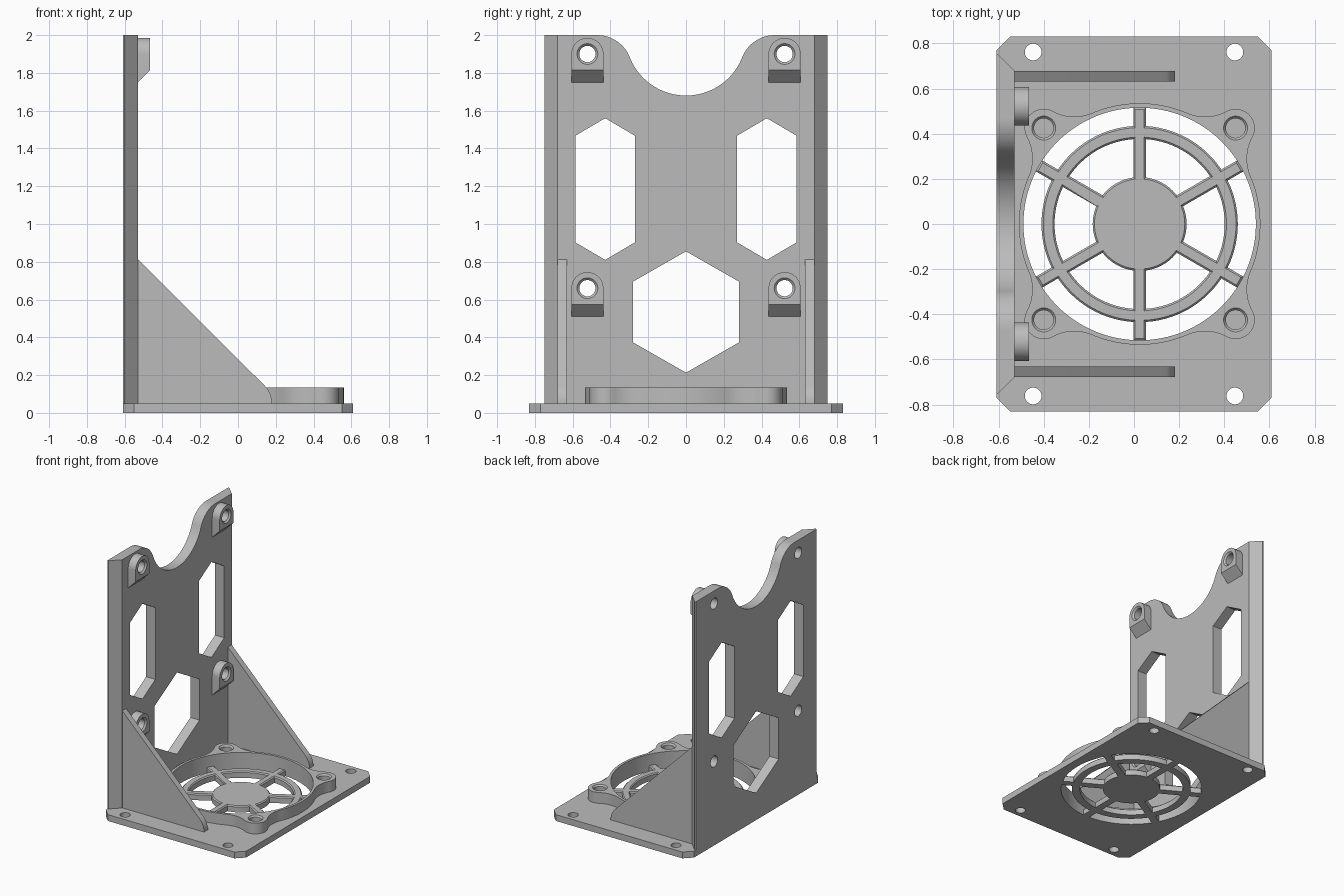
import bpy, bmesh
from math import sin, cos, pi, radians, acos, atan2
from mathutils import Matrix, Vector

if "Cube" in bpy.data.objects:
    bpy.data.objects.remove(bpy.data.objects["Cube"])

grey = bpy.data.materials.new("plain_grey")
grey.use_nodes = True
grey.diffuse_color = (0.5, 0.5, 0.5, 1)
grey.node_tree.nodes["Principled BSDF"].inputs["Base Color"].default_value = grey.diffuse_color

# Axis order that maps (outline u, outline v, depth) to world xyz
ORDER = {"X": (2, 0, 1), "Y": (0, 2, 1), "Z": (0, 1, 2)}


def add(name, bm):
    bmesh.ops.recalc_face_normals(bm, faces=bm.faces)
    mesh = bpy.data.meshes.new(name)
    bm.to_mesh(mesh)
    bm.free()
    mesh.materials.append(grey)
    ob = bpy.data.objects.new(name, mesh)
    bpy.context.collection.objects.link(ob)
    return ob


def prism(name, outline, axis, lo, hi):
    """Extrude a flat outline along an axis."""
    bm = bmesh.new()
    place = lambda p, d: [(p[0], p[1], d)[i] for i in ORDER[axis]]
    face = bm.faces.new([bm.verts.new(place(p, lo)) for p in outline])
    top = bmesh.ops.extrude_face_region(bm, geom=[face])["geom"]
    step = Vector(place((0, 0), hi - lo))
    bmesh.ops.translate(bm, vec=step, verts=[v for v in top if isinstance(v, bmesh.types.BMVert)])
    return add(name, bm)


def arc(cx, cy, r, a0, a1, n=24):
    angles = [radians(a0 + (a1 - a0) * i / n) for i in range(n + 1)]
    return [(cx + r * cos(a), cy + r * sin(a)) for a in angles]


def disc(cx, cy, r, n=64):
    return arc(cx, cy, r, 0, 360, n)[:-1]


def combine(ob, others, operation="DIFFERENCE"):
    """Apply booleans and discard the tool objects."""
    bpy.context.view_layer.objects.active = ob
    for other in others:
        mod = ob.modifiers.new("cut", "BOOLEAN")
        mod.operation, mod.solver, mod.object = operation, "EXACT", other
        bpy.ops.object.modifier_apply(modifier=mod.name)
        bpy.data.objects.remove(other)
    return ob


def countersink(u, v, axis, face, r=0.043, rim=0.055, depth=0.012):
    """Conical cutter widening towards the surface at 'face'."""
    bm = bmesh.new()
    k = (rim - r) / depth
    bmesh.ops.create_cone(bm, cap_ends=True, segments=48, radius1=r - k * 0.002,
                          radius2=rim + k * 0.005, depth=depth + 0.007)
    turn = Matrix.Rotation(pi / 2, 4, "Y") if axis == "X" else Matrix()
    mid = face - depth / 2 + 0.0015
    pos = [(u, v, mid)[i] for i in ORDER[axis]]
    bmesh.ops.transform(bm, matrix=Matrix.Translation(pos) @ turn, verts=bm.verts)
    return add("cutter", bm)


FAN_X, FAN_R, BOSS = 0.025, 0.515, 0.425
BASE_Z, RIM_Z = 0.05, 0.135
BACK, FACE, LUG = -0.61, -0.53, -0.465
SIDES = (-1, 1)

# Base plate with clipped corners, fan opening and mounting holes
w, d, c = 0.61, 0.83, 0.06
base = prism("base_plate", [(w, c - d), (w, d - c), (w - c, d), (c - w, d),
                            (-w, d - c), (-w, c - d), (c - w, -d), (w - c, -d)], "Z", 0, BASE_Z)
cuts = [prism("cutter", disc(FAN_X, 0, FAN_R, 128), "Z", -1, 1)]
cuts += [prism("cutter", disc(sx * 0.447, sy * 0.762, 0.037), "Z", -1, 1)
         for sx in SIDES for sy in SIDES]
combine(base, cuts)

# Raised fan frame: round rim blending into four screw bosses
R, r, f = 0.535, 0.085, 0.2
dist = BOSS * 2 ** 0.5
a, b = R + f, r + f
phi = acos((a * a + dist * dist - b * b) / (2 * a * dist))
fx, fy = a * cos(phi), a * sin(phi)
t, p = atan2(fy, dist - fx) * 180 / pi, phi * 180 / pi
quarter = (arc(fx, -fy, f, 180 - p, t, 12) + arc(dist, 0, r, t - 180, 180 - t)[1:]
           + arc(fx, fy, f, 360 - t, 180 + p, 12)[1:] + arc(0, 0, R, p, 90 - p)[1:-1])
outline = []
for k in range(4):
    q = radians(45 + 90 * k)
    outline += [(FAN_X + x * cos(q) - y * sin(q), x * sin(q) + y * cos(q)) for x, y in quarter]
frame = prism("fan_frame", outline, "Z", BASE_Z, RIM_Z)
cuts = [prism("cutter", disc(FAN_X, 0, FAN_R, 128), "Z", -1, 1)]
for sx in SIDES:
    for sy in SIDES:
        x, y = FAN_X + sx * BOSS, sy * BOSS
        cuts += [prism("cutter", disc(x, y, 0.043), "Z", BASE_Z + 0.002, 1),
                 countersink(x, y, "Z", RIM_Z, rim=0.053)]
combine(frame, cuts)

# Fan grille: ring, hub and six spokes with softened top edges
grille = prism("fan_grille", disc(FAN_X, 0, 0.435, 96), "Z", 0, BASE_Z)
combine(grille, [prism("cutter", disc(FAN_X, 0, 0.377, 96), "Z", -1, 1)])
parts = [prism("hub", disc(FAN_X, 0, 0.208), "Z", 0, BASE_Z)]
for k in range(6):
    q = radians(30 + 60 * k)
    corners = [(0.1, -0.028), (FAN_R, -0.028), (FAN_R, 0.028), (0.1, 0.028)]
    parts.append(prism("spoke", [(FAN_X + x * cos(q) - y * sin(q), x * sin(q) + y * cos(q))
                                 for x, y in corners], "Z", 0, BASE_Z))
combine(grille, parts, "UNION")
bm = bmesh.new()
bm.from_mesh(grille.data)
bmesh.ops.dissolve_limit(bm, angle_limit=0.01, verts=bm.verts, edges=bm.edges)
rims = [e for e in bm.edges if all(v.co.z > BASE_Z - 0.001 for v in e.verts)
        and len(e.link_faces) == 2 and e.calc_face_angle() > 1]
bmesh.ops.bevel(bm, geom=rims, offset=0.008, segments=1, affect="EDGES")
bm.to_mesh(grille.data)
bm.free()

# Upright wall with a scooped top edge
right_top = arc(0, 2, 0.32, 270, 338.5) + arc(0.47, 1.815, 0.185, 158.5, 90)[1:]
half = right_top + [(0.75, 2), (0.75, BASE_Z)]
wall = prism("back_wall", half + [(-y, z) for y, z in reversed(half[1:])], "X", BACK, FACE)
cuts = [prism("cutter", [(-0.6, s * 0.75), (-0.5, s * 0.65), (-0.5, s * 0.9), (-0.6, s * 0.9)], "Z", -1, 3)
        for s in SIDES]


def window(y, half_w, lo, hi, peak):
    pts = [(y, lo), (y + half_w, lo + peak), (y + half_w, hi - peak),
           (y, hi), (y - half_w, hi - peak), (y - half_w, lo + peak)]
    return prism("cutter", pts, "X", -1, 1)


# Hexagonal windows
cuts += [window(0, 0.28, 0.213, 0.855, 0.16)]
cuts += [window(s * 0.428, 0.158, 0.81, 1.56, 0.093) for s in SIDES]

# Mounting lugs with sloped undersides, and their through holes
for level, z in (("lower", 0.66), ("upper", 1.9)):
    for side, s in (("right", -1), ("left", 1)):
        y = s * 0.522
        shape = arc(y, z, 0.085, 0, 180) + [(y - 0.085, z - 0.15), (y + 0.085, z - 0.15)]
        lug = prism(f"{level}_{side}_lug", shape, "X", FACE, LUG)
        for v in lug.data.vertices:
            if v.co.x > FACE + 0.01 and v.co.z < z - 0.1:
                v.co.z += 0.065
        combine(lug, [prism("cutter", disc(y, z, 0.043, 48), "X", -1, 1),
                      countersink(y, z, "X", LUG)])
        cuts.append(prism("cutter", disc(y, z, 0.043, 48), "X", -1, 1))
combine(wall, cuts)

# Triangular side gussets with rounded toes
for side, s in (("right", -1), ("left", 1)):
    toe = arc(0.046, BASE_Z, 0.134, 0, 45, 12)
    prism(f"{side}_gusset", toe + [(FACE, 0.813), (FACE, BASE_Z)], "Y", s * 0.655 - 0.024, s * 0.655 + 0.024)

# Smooth the curved sides while keeping edges sharp
for ob in bpy.context.collection.objects:
    ob.select_set(ob.type == "MESH" and grey.name in ob.data.materials)
bpy.context.view_layer.objects.active = base
bpy.ops.object.shade_smooth_by_angle(angle=radians(30))
